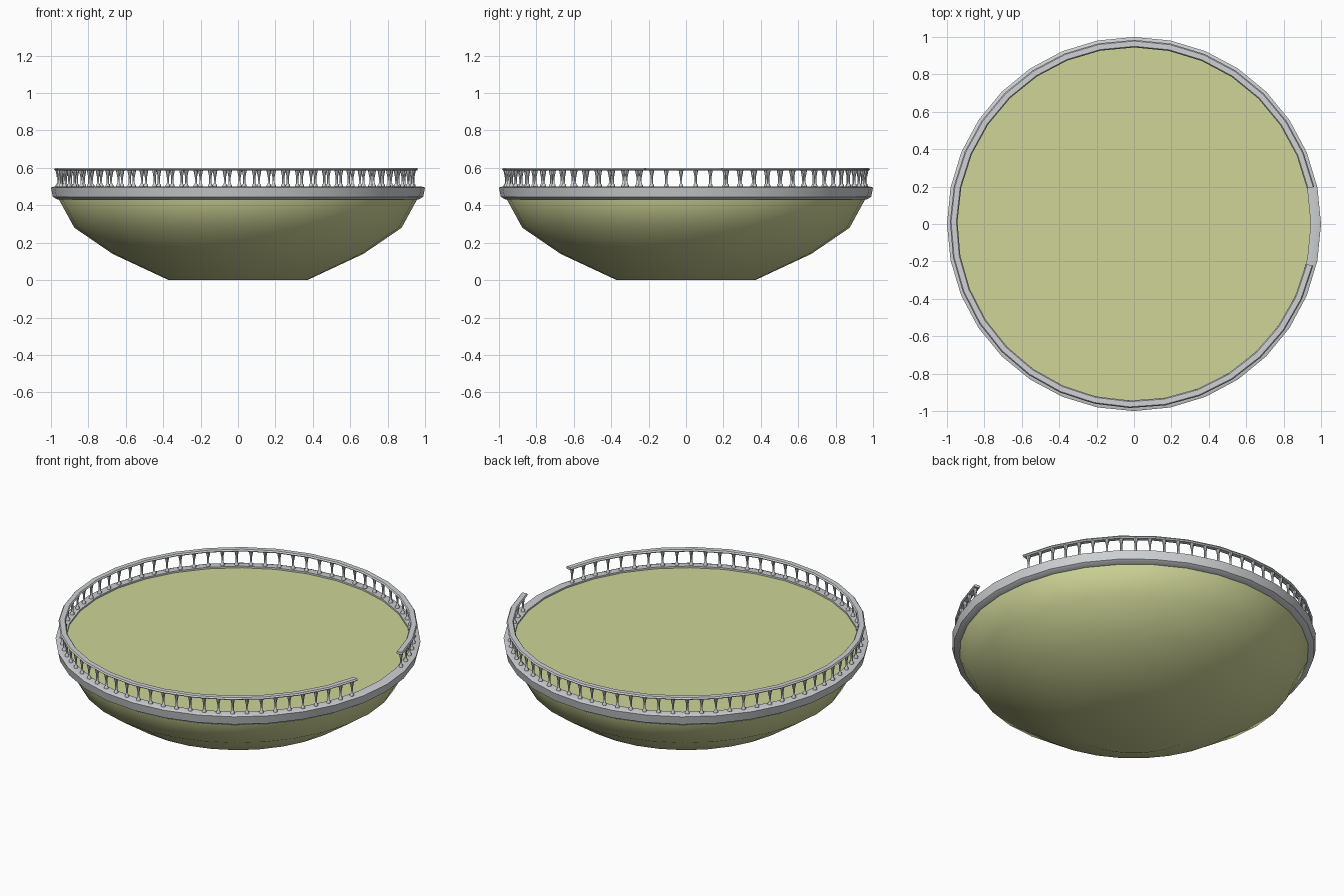
import bpy
import bmesh
from math import cos, sin, radians

cube = bpy.data.objects.get("Cube")
if cube:
    bpy.data.objects.remove(cube, do_unlink=True)


def material(name, rgb):
    mat = bpy.data.materials.new(name)
    mat.use_nodes = True
    mat.diffuse_color = (*rgb, 1)
    mat.node_tree.nodes["Principled BSDF"].inputs["Base Color"].default_value = (*rgb, 1)
    return mat


olive = material("pale_olive", (0.62, 0.66, 0.31))
grey = material("light_grey", (0.62, 0.64, 0.66))


def sweep(bm, profile, start=0, end=360, steps=32, loop=False, centre=(0, 0)):
    """Turn a (radius, height) profile about a vertical axis and cap its ends."""
    full = end - start == 360
    rings = []
    for i in range(steps if full else steps + 1):
        a = radians(start + (end - start) * i / steps)
        rings.append([bm.verts.new((centre[0] + r * cos(a), centre[1] + r * sin(a), z))
                      for r, z in profile])
    n = len(profile)
    for i in range(steps):
        p, q = rings[i], rings[(i + 1) % len(rings)]
        for j in range(n if loop else n - 1):
            k = (j + 1) % n
            bm.faces.new((p[j], q[j], q[k], p[k]))
    if loop and not full:
        bm.faces.new(rings[0])
        bm.faces.new(rings[-1][::-1])
    elif not loop:
        bm.faces.new([ring[0] for ring in rings][::-1])
        bm.faces.new([ring[-1] for ring in rings])


def finish(bm, name, mat):
    bmesh.ops.recalc_face_normals(bm, faces=bm.faces)
    mesh = bpy.data.meshes.new(name)
    bm.to_mesh(mesh)
    bm.free()
    mesh.materials.append(mat)
    obj = bpy.data.objects.new(name, mesh)
    bpy.context.collection.objects.link(obj)
    bpy.ops.object.select_all(action="DESELECT")
    obj.select_set(True)
    bpy.context.view_layer.objects.active = obj
    bpy.ops.object.shade_smooth_by_angle(angle=radians(40))
    return obj


# Bowl with a flat floor on top
bm = bmesh.new()
sweep(bm, [(0.37, 0), (0.67, 0.14), (0.875, 0.28), (0.957, 0.43), (0.957, 0.49)])
finish(bm, "bowl", olive)

# Rim ring around the floor
bm = bmesh.new()
sweep(bm, [(0.945, 0.43), (0.965, 0.43), (0.99, 0.445), (1.0, 0.495),
           (0.985, 0.5), (0.945, 0.5)], loop=True)
finish(bm, "rim", grey)

# Handrail, open at the entrance on the left side
RAIL_START, RAIL_END = 11.6, 346.9
bm = bmesh.new()
sweep(bm, [(0.952, 0.585), (0.976, 0.585), (0.984, 0.592), (0.978, 0.6),
           (0.95, 0.6), (0.944, 0.592)], RAIL_START, RAIL_END, 30, loop=True)
finish(bm, "handrail", grey)

# Balusters under the handrail
POSTS = 72
baluster = [(0.012, 0.498), (0.012, 0.508), (0.006, 0.516), (0.006, 0.55),
            (0.011, 0.576), (0.013, 0.588)]
bm = bmesh.new()
for i in range(POSTS):
    a = radians(RAIL_START + 1.5 + (RAIL_END - RAIL_START - 3) * i / (POSTS - 1))
    sweep(bm, baluster, steps=8, centre=(0.963 * cos(a), 0.963 * sin(a)))
finish(bm, "balusters", grey)
